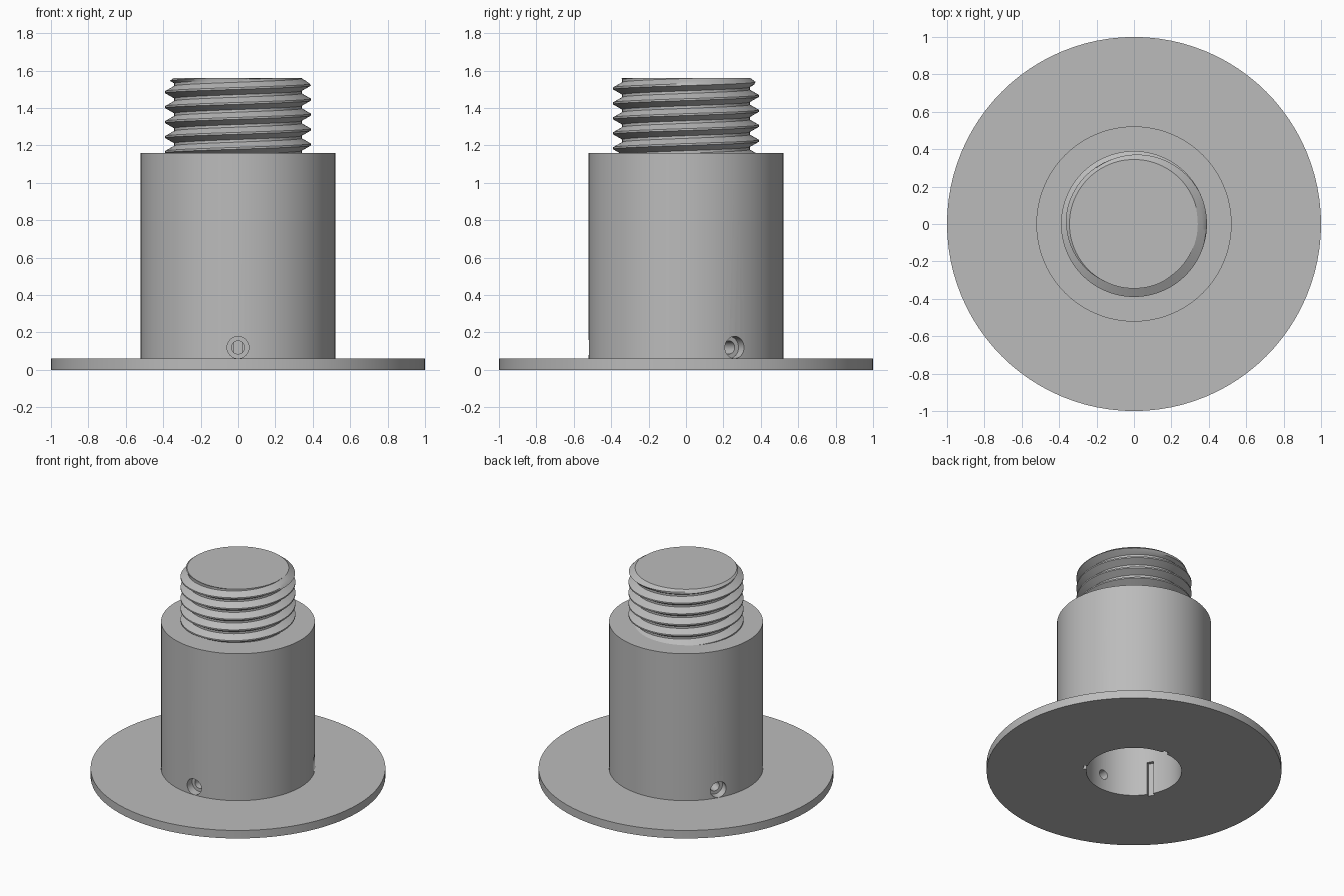
import bpy, bmesh
from math import pi, cos, sin, radians
from mathutils import Matrix, Vector

cube = bpy.data.objects.get("Cube")
if cube:
    bpy.data.objects.remove(cube, do_unlink=True)

grey = bpy.data.materials.new("plain grey")
grey.use_nodes = True
COLOUR = (0.5, 0.5, 0.5, 1)
grey.diffuse_color = COLOUR
grey.node_tree.nodes["Principled BSDF"].inputs["Base Color"].default_value = COLOUR


def make_object(name, bm):
    bmesh.ops.recalc_face_normals(bm, faces=bm.faces)
    mesh = bpy.data.meshes.new(name)
    bm.to_mesh(mesh)
    bm.free()
    mesh.materials.append(grey)
    obj = bpy.data.objects.new(name, mesh)
    bpy.context.collection.objects.link(obj)
    return obj


def activate(obj):
    bpy.ops.object.select_all(action="DESELECT")
    obj.select_set(True)
    bpy.context.view_layer.objects.active = obj


def smooth(obj):
    activate(obj)
    bpy.ops.object.shade_smooth_by_angle(angle=radians(30))


def lathe(name, profile, steps=96):
    bm = bmesh.new()
    verts = [bm.verts.new((r, 0, z)) for r, z in profile]
    edges = [bm.edges.new(pair) for pair in zip(verts, verts[1:])]
    bmesh.ops.spin(bm, geom=verts + edges, cent=(0, 0, 0), axis=(0, 0, 1),
                   angle=2 * pi, steps=steps, use_merge=True)
    bmesh.ops.remove_doubles(bm, verts=bm.verts, dist=0.0001)
    return make_object(name, bm)


def radial_bore(name, angle, radius, inner, outer, z):
    # Cylinder lying along a radius of the body
    bm = bmesh.new()
    turn = Matrix.Rotation(angle, 4, "Z")
    place = turn @ Matrix.Translation(((inner + outer) / 2, 0, z)) @ Matrix.Rotation(pi / 2, 4, "Y")
    bmesh.ops.create_cone(bm, cap_ends=True, segments=32, radius1=radius,
                          radius2=radius, depth=outer - inner, matrix=place)
    return make_object(name, bm)


def radial_box(name, angle, inner, outer, width, low, high):
    bm = bmesh.new()
    size = Vector((outer - inner, width, high - low))
    place = (Matrix.Rotation(angle, 4, "Z")
             @ Matrix.Translation(((inner + outer) / 2, 0, (low + high) / 2))
             @ Matrix.Diagonal((*size, 1)))
    bmesh.ops.create_cube(bm, size=1, matrix=place)
    return make_object(name, bm)


def cut(target, cutter):
    mod = target.modifiers.new("cut", "BOOLEAN")
    mod.operation = "DIFFERENCE"
    mod.solver = "EXACT"
    mod.object = cutter
    activate(target)
    bpy.ops.object.modifier_apply(modifier=mod.name)
    bpy.data.objects.remove(cutter, do_unlink=True)


# Flanged sleeve with a blind bore from below
BORE = 0.323
TOP = 1.16
body = lathe("flanged_sleeve", [(0, 0.96), (BORE, 0.96), (BORE, 0), (1, 0), (1, 0.06),
                                (0.522, 0.06), (0.522, TOP), (0, TOP)])

# Three counterbored screw holes, each facing a keyway across the bore
for degrees in (-90, 30, 150):
    a = radians(degrees)
    cut(body, radial_bore("counterbore_cutter", a, 0.059, 0.46, 0.6, 0.12))
    cut(body, radial_bore("screw_hole_cutter", a, 0.035, 0.25, 0.6, 0.12))
    cut(body, radial_box("keyway_cutter", a + pi, 0.25, 0.347, 0.044, -0.05, 0.25))
smooth(body)

# Threaded stud: rows follow the helix and are clipped at both ends
PITCH, CREST, ROOT = 0.08, 0.39, 0.341
LOW, HIGH, PHASE = 1.15, 1.56, 1.525
STEPS = 96


def thread_radius(z, angle):
    offset = (z - PHASE - PITCH * angle / (2 * pi)) % PITCH
    offset = min(offset, PITCH - offset)
    flank = min(max((offset - 0.005) / 0.028, 0), 1)
    chamfer = 0.345 + (HIGH - z) * 1.3
    return min(CREST + (ROOT - CREST) * flank, chamfer)


stations = (-0.033, -0.019, -0.005, 0.005, 0.019, 0.033)
levels = [PHASE + turn * PITCH + s for turn in range(-7, 3) for s in stations]
bm = bmesh.new()
columns = []
for i in range(STEPS + 1):
    a = 2 * pi * i / STEPS
    column = []
    for level in levels:
        z = min(max(level + PITCH * i / STEPS, LOW), HIGH)
        r = thread_radius(z, a)
        column.append(bm.verts.new((r * cos(a), r * sin(a), z)))
    columns.append(column)
for left, right in zip(columns, columns[1:]):
    for k in range(len(levels) - 1):
        bm.faces.new((left[k], right[k], right[k + 1], left[k + 1]))
bmesh.ops.remove_doubles(bm, verts=bm.verts, dist=0.0002)
bmesh.ops.holes_fill(bm, edges=[e for e in bm.edges if e.is_boundary], sides=0)
smooth(make_object("threaded_stud", bm))
